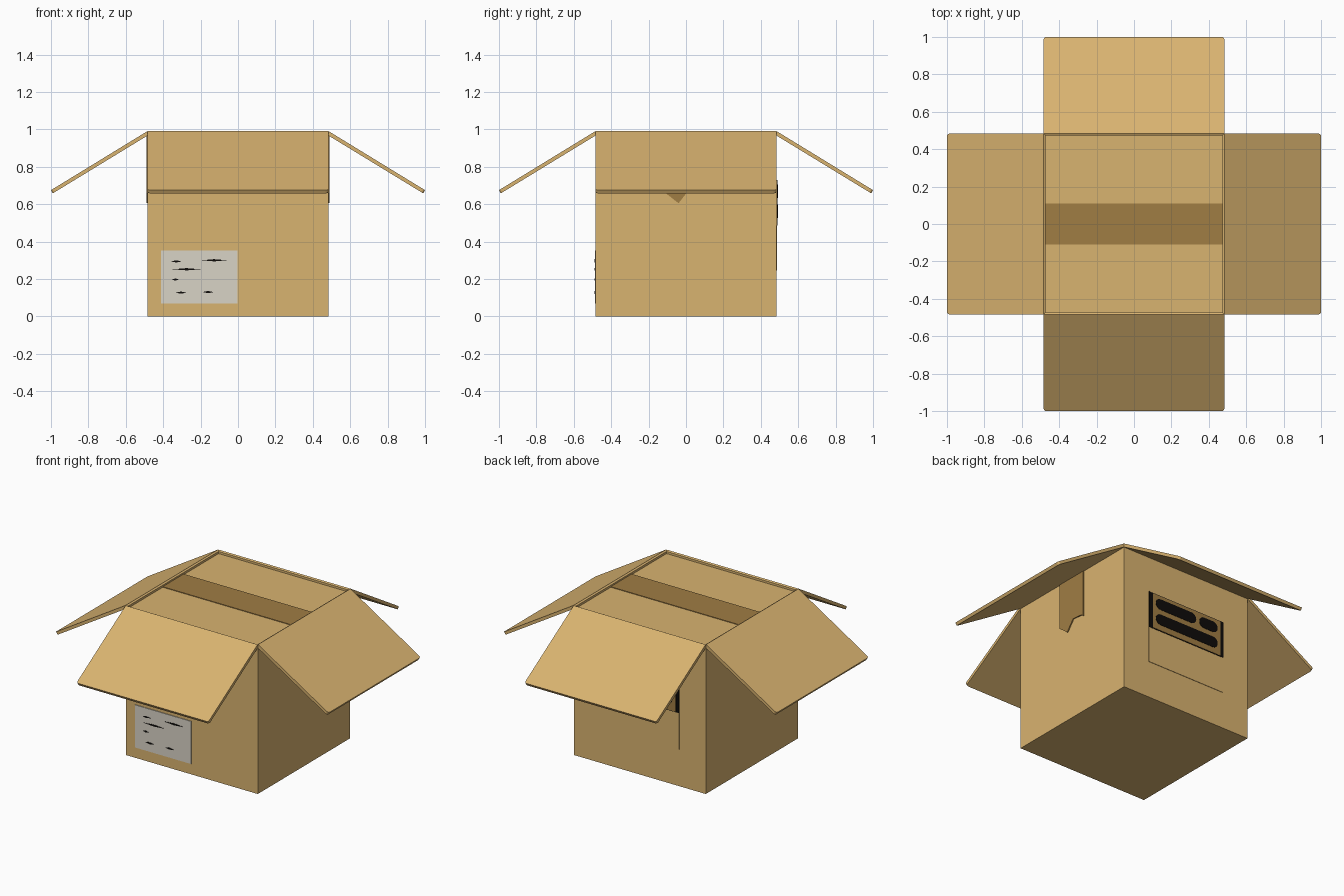
import bpy, bmesh, math
from mathutils import Vector, Matrix

if "Cube" in bpy.data.objects:
    bpy.data.objects.remove(bpy.data.objects["Cube"])

W, TOP = 0.483, 0.97          # half width of the carton, height of its closed lid


def mat(name, r, g, b):
    m = bpy.data.materials.new(name)
    lin = [((c / 255 + 0.055) / 1.055) ** 2.4 if c > 10 else c / 255 / 12.92 for c in (r, g, b)]
    m.diffuse_color = (*lin, 1)
    m.use_nodes = True
    m.node_tree.nodes["Principled BSDF"].inputs["Base Color"].default_value = m.diffuse_color
    return m


CARD = mat("cardboard", 217, 179, 112)
TAPE = mat("brown_tape", 160, 125, 68)
PAPER = mat("label_paper", 217, 211, 198)
INK = mat("black_ink", 14, 12, 10)


def prism(name, pts, direction, material, spin=0.0, round_from=None):
    """Extrude a flat outline; optionally round its outer corners and spin it about z."""
    bm = bmesh.new()
    face = bm.faces.new([bm.verts.new(p) for p in pts])
    ext = bmesh.ops.extrude_face_region(bm, geom=[face])
    bmesh.ops.translate(bm, vec=Vector(direction),
                        verts=[v for v in ext["geom"] if isinstance(v, bmesh.types.BMVert)])
    if round_from is not None:
        edges = [e for e in bm.edges if all(v.co.x > round_from for v in e.verts)
                 and abs(e.verts[0].co.y - e.verts[1].co.y) < 1e-4]
        bmesh.ops.bevel(bm, geom=edges, offset=0.014, segments=3, profile=0.5, affect='EDGES')
    bmesh.ops.recalc_face_normals(bm, faces=bm.faces)
    bm.transform(Matrix.Rotation(spin, 4, 'Z'))
    me = bpy.data.meshes.new(name)
    bm.to_mesh(me)
    bm.free()
    me.materials.append(material)
    ob = bpy.data.objects.new(name, me)
    bpy.context.collection.objects.link(ob)
    return ob


def rect(x0, x1, z0, z1, y):
    return [(x0, y, z0), (x1, y, z0), (x1, y, z1), (x0, y, z1)]


def pill(x0, x1, z, r, y, n=8):
    pts = []
    for cx, start in ((x1 - r, -90), (x0 + r, 90)):
        for i in range(n + 1):
            a = math.radians(start + 180 * i / n)
            pts.append((cx + r * math.cos(a), y, z + r * math.sin(a)))
    return pts


# Carton body
prism("carton_body", rect(-W, W, 0, TOP, -W), (0, 2 * W, 0), CARD)

# Four folded-out flaps, hinged at the top rim
profile = [(0.474, 0.966), (0.474, 0.984), (0.485, 0.99), (1.0, 0.675), (0.99, 0.658), (0.485, 0.966)]
for i, side in enumerate(("right", "back", "left", "front")):
    prism(side + "_flap", [(x, -W, z) for x, z in profile], (0, 2 * W, 0), CARD,
          i * math.pi / 2, round_from=0.9)

# Tape across the lid and its torn ends down both sides
prism("lid_tape", rect(-W, W, TOP, TOP + 0.004, -0.11), (0, 0.22, 0), TAPE)
torn = [(-0.11, TOP), (-0.11, 0.66), (-0.04, 0.605), (0.015, 0.675), (0.09, 0.668), (0.11, 0.655), (0.11, TOP)]
for side, s in (("right", 1), ("left", -1)):
    prism(side + "_tape_end", [(s * W, y, z) for y, z in torn], (s * 0.007, 0, 0), TAPE)

# Paper label on the front with thin pen strokes
prism("front_label", rect(-0.413, -0.004, 0.07, 0.352, -W), (0, -0.004, 0), PAPER)
strokes = [(-0.36, -0.30, 0.294), (-0.195, -0.06, 0.30), (-0.35, -0.20, 0.252),
           (-0.355, -0.315, 0.197), (-0.335, -0.275, 0.127), (-0.19, -0.13, 0.13)]
for x0, x1, z in strokes:
    xm, y = (x0 + x1) / 2, -W - 0.004
    prism("pen_stroke", [(x0, y, z), (xm, y, z - 0.006), (x1, y, z), (xm, y, z + 0.006)],
          (0, -0.002, 0), INK)

# Raised panel on the back: plain lower half, dark printed upper half with rounded bars
prism("back_panel", rect(-0.29, 0.29, 0.245, 0.73, W), (0, 0.003, 0), CARD)
prism("back_print_border", rect(-0.29, 0.29, 0.485, 0.73, W + 0.003), (0, 0.002, 0), INK)
prism("back_print_field", rect(-0.268, 0.262, 0.489, 0.726, W + 0.005), (0, 0.002, 0), TAPE)
for x0, x1, z in ((-0.075, 0.24, 0.668), (-0.243, -0.1, 0.668), (-0.243, 0.24, 0.563)):
    prism("back_print_bar", pill(x0, x1, z, 0.036, W + 0.007), (0, 0.002, 0), INK)
